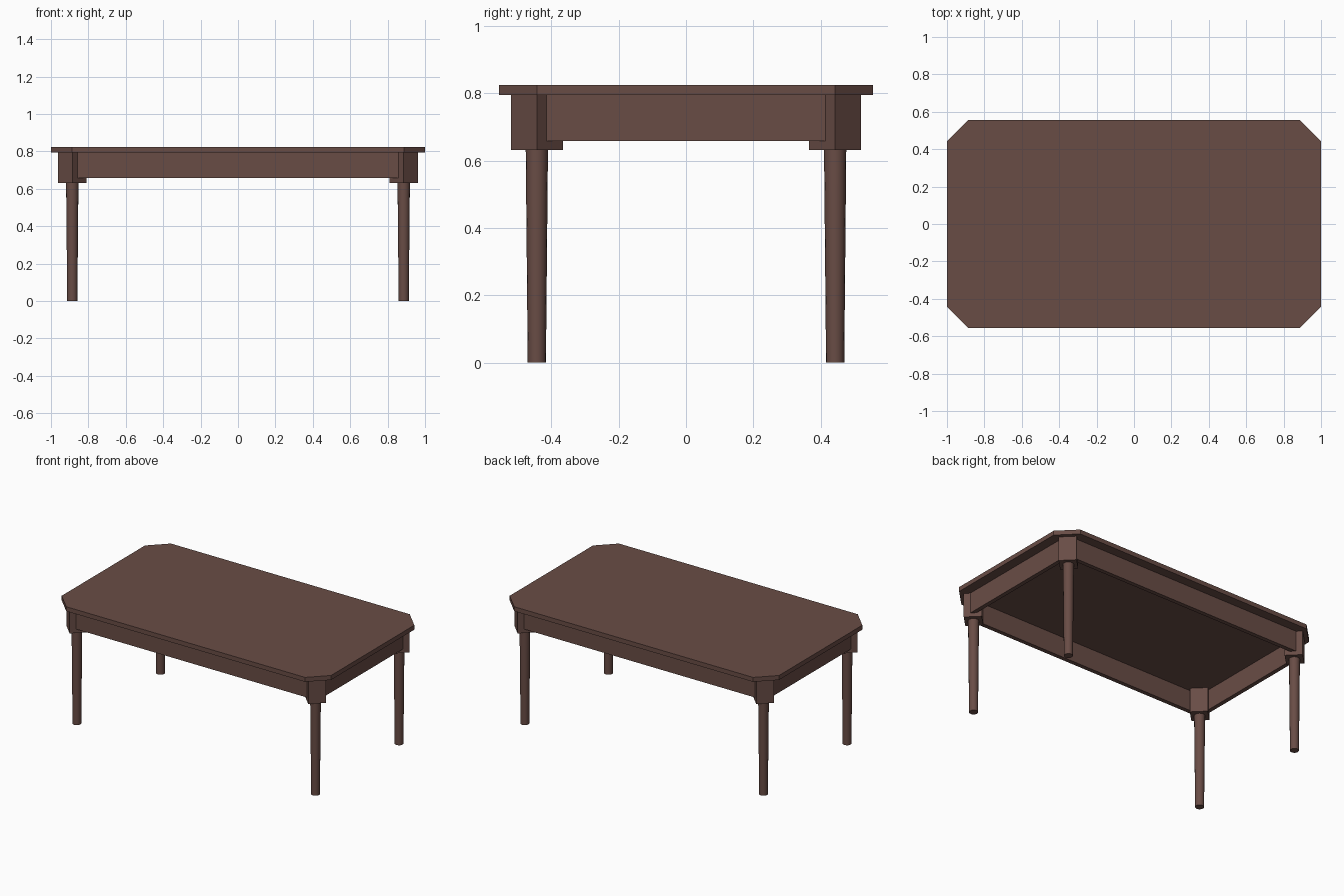
import bpy, bmesh, math

if "Cube" in bpy.data.objects:
    bpy.data.objects.remove(bpy.data.objects["Cube"])

wood = bpy.data.materials.new("dark brown wood")
wood.diffuse_color = (0.141, 0.073, 0.060, 1)
wood.use_nodes = True
wood.node_tree.nodes["Principled BSDF"].inputs["Base Color"].default_value = wood.diffuse_color

LX, LY = 0.886, 0.443        # leg centres
TOP_Z, TOP_H = 0.795, 0.03


def prism(name, outline, z0, z1):
    """Extrude a flat outline from z0 to z1."""
    bm = bmesh.new()
    face = bm.faces.new([bm.verts.new((x, y, z0)) for x, y in outline])
    ext = bmesh.ops.extrude_face_region(bm, geom=[face])
    for v in ext["geom"]:
        if isinstance(v, bmesh.types.BMVert):
            v.co.z = z1
    bmesh.ops.recalc_face_normals(bm, faces=bm.faces[:])
    mesh = bpy.data.meshes.new(name)
    bm.to_mesh(mesh)
    bm.free()
    obj = bpy.data.objects.new(name, mesh)
    bpy.context.collection.objects.link(obj)
    mesh.materials.append(wood)
    return obj


def rail(name, x0, x1, y0, y1):
    prism(name, [(x0, y0), (x1, y0), (x1, y1), (x0, y1)], 0.658, TOP_Z)


# Table top with clipped corners
X, Y, C = 1.0, 0.555, 0.113
prism("table_top", [(-X + C, -Y), (X - C, -Y), (X, -Y + C), (X, Y - C),
                    (X - C, Y), (-X + C, Y), (-X, Y - C), (-X, -Y + C)],
      TOP_Z, TOP_Z + TOP_H)

# Apron rails between the corner blocks
T = 0.028
for s, side in ((-1, "front"), (1, "back")):
    y = sorted((s * 0.492, s * (0.492 - T)))
    rail(side + "_apron", -LX, LX, *y)
for s, side in ((-1, "left"), (1, "right")):
    x = sorted((s * 0.935, s * (0.935 - T)))
    rail(side + "_apron", *x, -LY, LY)

# Diagonal corner blocks and tapered round legs
R = 0.077
for sx, a in ((-1, "left"), (1, "right")):
    for sy, b in ((-1, "front"), (1, "back")):
        cx, cy = sx * LX, sy * LY
        prism(f"{b}_{a}_corner_block",
              [(cx + R, cy), (cx, cy + R), (cx - R, cy), (cx, cy - R)],
              0.632, TOP_Z)
        bpy.ops.mesh.primitive_cone_add(vertices=16, radius1=0.027, radius2=0.033,
                                        depth=0.632, location=(cx, cy, 0.316))
        leg = bpy.context.object
        leg.name = f"{b}_{a}_leg"
        leg.data.materials.append(wood)
        bpy.ops.object.shade_smooth_by_angle(angle=math.radians(40))
